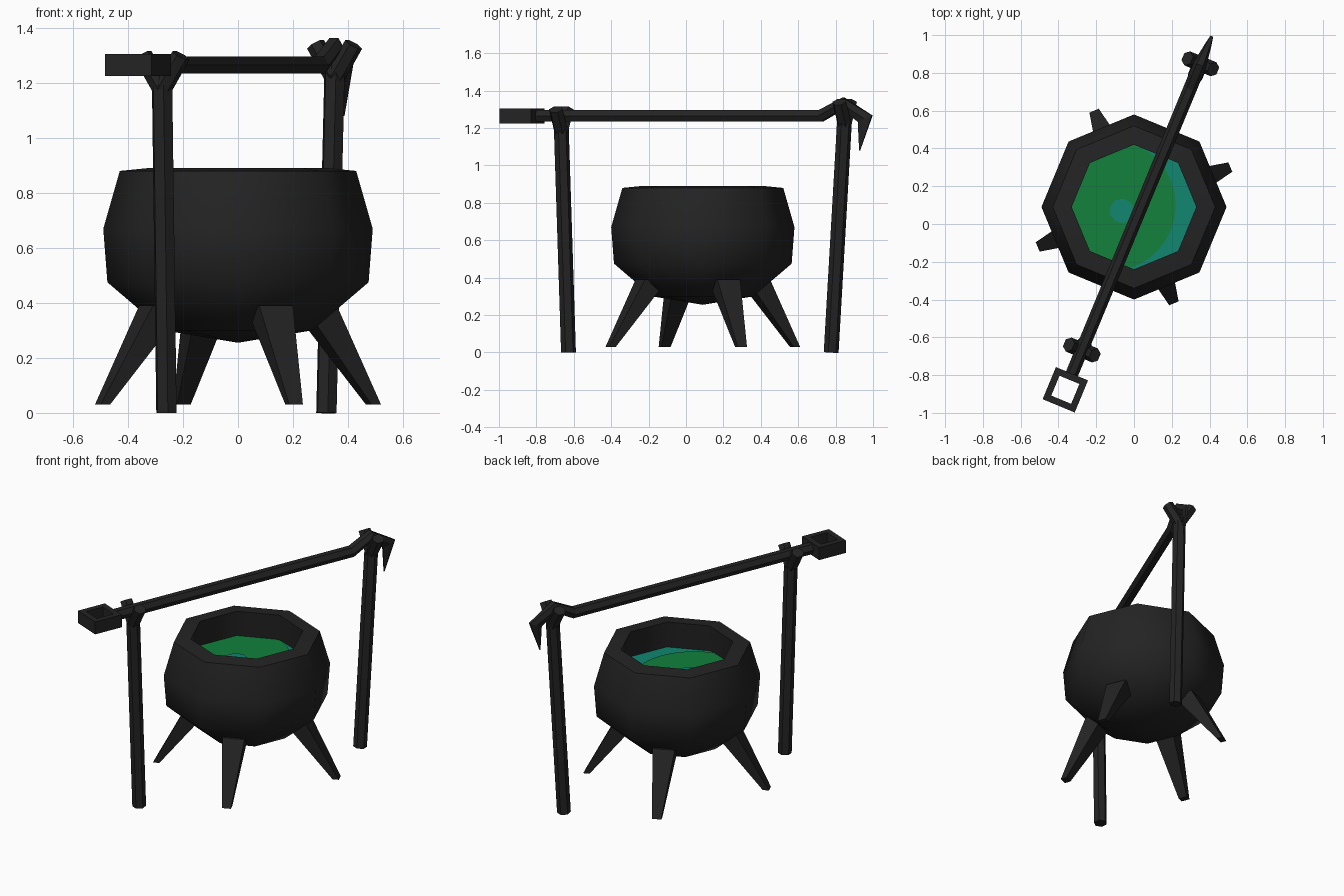
import bpy, bmesh, math
from mathutils import Vector, Matrix

if "Cube" in bpy.data.objects:
    bpy.data.objects.remove(bpy.data.objects["Cube"])

BEAM = Matrix.Rotation(math.radians(67.5), 4, 'Z')   # stand runs along this direction
POT = Vector((0, 0.09, 0))


def material(name, rgb):
    m = bpy.data.materials.new(name)
    m.diffuse_color = (*rgb, 1)
    m.use_nodes = True
    m.node_tree.nodes["Principled BSDF"].inputs["Base Color"].default_value = m.diffuse_color
    return m


iron = material("black iron", (0.017, 0.017, 0.017))
green = material("green brew", (0.006, 0.22, 0.045))
teal = material("teal brew", (0.006, 0.24, 0.16))


def finish(name, bm, mat, matrix=Matrix(), smooth=None):
    bmesh.ops.remove_doubles(bm, verts=bm.verts, dist=1e-5)
    bmesh.ops.recalc_face_normals(bm, faces=bm.faces)
    me = bpy.data.meshes.new(name)
    bm.to_mesh(me)
    bm.free()
    me.materials.append(mat)
    me.transform(matrix)
    ob = bpy.data.objects.new(name, me)
    bpy.context.collection.objects.link(ob)
    if smooth:
        bpy.ops.object.select_all(action='DESELECT')
        ob.select_set(True)
        bpy.context.view_layer.objects.active = ob
        bpy.ops.object.shade_smooth_by_angle(angle=math.radians(smooth))
    return ob


def loft(bm, rings, caps=True, loop=False):
    """Bridge rings of points; optionally cap the ends or join last to first."""
    vs = [[bm.verts.new(p) for p in r] for r in rings]
    n = len(vs[0])
    pairs = list(zip(vs, vs[1:])) + ([(vs[-1], vs[0])] if loop else [])
    for a, b in pairs:
        for i in range(n):
            j = (i + 1) % n
            bm.faces.new((a[i], a[j], b[j], b[i]))
    if caps and not loop:
        bm.faces.new(vs[0])
        bm.faces.new(vs[-1])


def circle(r, z, n, turn=0):
    return [(r * math.cos(2 * math.pi * i / n + turn),
             r * math.sin(2 * math.pi * i / n + turn), z) for i in range(n)]


def tube(bm, path, side, sides=6):
    """Sweep along path of (point, half width, half height); side = width axis."""
    pts = [Vector(p[0]) for p in path]
    side = Vector(side)
    rings = []
    for k, (_, w, h) in enumerate(path):
        d = Vector()
        if k > 0:
            d += (pts[k] - pts[k - 1]).normalized()
        if k < len(pts) - 1:
            d += (pts[k + 1] - pts[k]).normalized()
        up = d.normalized().cross(side).normalized()
        rings.append([pts[k] + side * w * math.cos(a) + up * h * math.sin(a)
                      for a in (2 * math.pi * i / sides for i in range(sides))])
    loft(bm, rings)


# Cauldron: octagonal lathe with thick rim and inner wall
bm = bmesh.new()
profile = [(0.27, 0.30), (0.475, 0.475), (0.49, 0.67), (0.43, 0.88),
           (0.33, 0.89), (0.345, 0.70)]
loft(bm, [circle(r, z, 8) for r, z in profile], caps=False)
bm.verts.ensure_lookup_table()
tip = bm.verts.new((0, 0, 0.255))
base = list(bm.verts)[:8]
for i in range(8):
    bm.faces.new((base[i], tip, base[(i + 1) % 8]))
finish("cauldron", bm, iron, Matrix.Translation(POT), 60)


# Brew: teal octagon, green swirl on top, small teal bubble patch
def disc(name, pts, mat):
    b = bmesh.new()
    b.faces.new([b.verts.new(p) for p in pts])
    if b.faces[:][0].normal.z < 0:
        b.faces[:][0].normal_flip()
    me = bpy.data.meshes.new(name)
    b.to_mesh(me)
    b.free()
    me.materials.append(mat)
    ob = bpy.data.objects.new(name, me)
    ob.location = POT
    bpy.context.collection.objects.link(ob)


def swirl_radius(a):
    octagon = 0.342 * math.cos(math.pi / 8) / math.cos((a % (math.pi / 4)) - math.pi / 8)
    dx, dy, big = -0.13, 0.01, 0.35
    p = dx * math.cos(a) + dy * math.sin(a)
    return min(octagon, p + math.sqrt(p * p - dx * dx - dy * dy + big * big))


disc("brew_surface", circle(0.342, 0.725, 8), teal)
disc("brew_swirl", [(swirl_radius(a) * math.cos(a), swirl_radius(a) * math.sin(a), 0.729)
                    for a in (2 * math.pi * i / 64 for i in range(64))], green)
disc("brew_patch", [(x - 0.065, y - 0.02, 0.733) for x, y, _ in circle(0.065, 0, 9)], teal)


# Four splayed tapering legs
def leg_section(r0, r1, w, z):
    return [(r0, -w, z), (r1, -w, z), (r1, w, z), (r0, w, z)]


for k in range(4):
    bm = bmesh.new()
    loft(bm, [leg_section(0.515, 0.552, 0.027, 0.03), leg_section(0.23, 0.362, 0.066, 0.39)])
    turn = Matrix.Rotation(math.radians(22.5 + 90 * k), 4, 'Z')
    finish(f"cauldron_leg_{k + 1}", bm, iron, Matrix.Translation(POT) @ turn)

# Two leaning posts with forked tops
for name, foot, top, z in (("front_post", -0.68, -0.722, 1.21), ("back_post", 0.84, 0.918, 1.25)):
    bm = bmesh.new()
    tube(bm, [((foot, 0, 0), 0.04, 0.04), ((top, 0, z), 0.04, 0.04)], (0, 1, 0))
    for s in (-1, 1):
        tube(bm, [((top, 0, z - 0.03), 0.04, 0.036),
                  ((top, s * 0.075, z + 0.09), 0.04, 0.034)], (1, 0, 0))
    finish(name, bm, iron, BEAM)

# Crossbar with raised bend and down-pointing hook
bm = bmesh.new()
tube(bm, [((-0.87, 0, 1.265), 0.034, 0.036), ((0.78, 0, 1.265), 0.036, 0.036),
          ((0.91, 0, 1.332), 0.036, 0.036), ((1.037, 0, 1.25), 0.016, 0.05),
          ((1.005, 0, 1.08), 0.003, 0.003)], (0, 1, 0))
finish("crossbar", bm, iron, BEAM)

# Square ring handle at the front end
bm = bmesh.new()
q = math.sqrt(2)
loft(bm, [circle(r * q, z, 4, math.pi / 4) for r, z in
          ((0.092, 1.225), (0.092, 1.305), (0.057, 1.305), (0.057, 1.225))], loop=True)
finish("ring_handle", bm, iron, BEAM @ Matrix.Translation((-0.95, 0, 0)))
